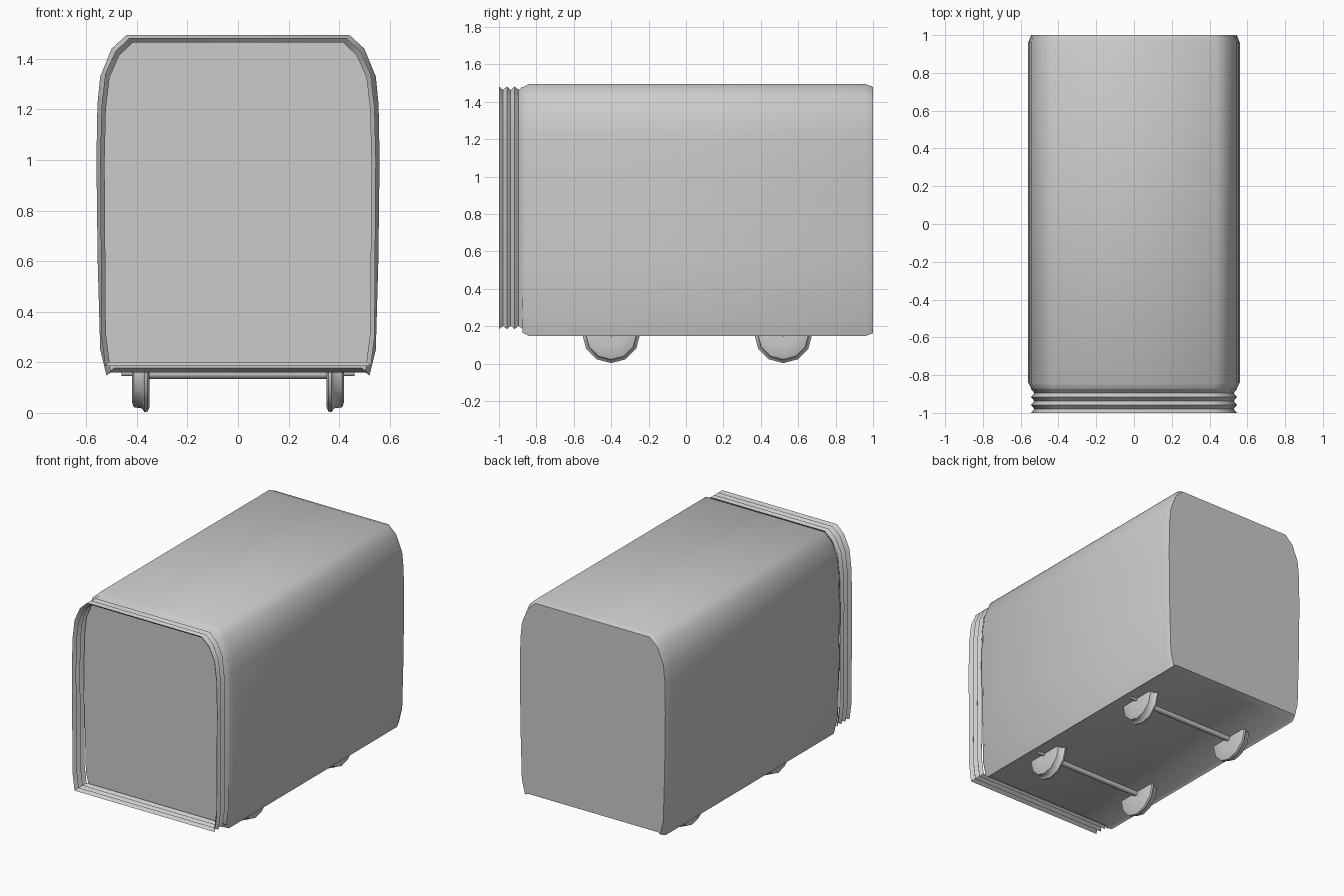
import bpy, bmesh
from math import cos, sin, pi, radians

cube = bpy.data.objects.get("Cube")
if cube:
    bpy.data.objects.remove(cube, do_unlink=True)

grey = bpy.data.materials.new("plain_grey")
grey.use_nodes = True
colour = (0.6, 0.6, 0.6, 1)
grey.diffuse_color = colour
grey.node_tree.nodes["Principled BSDF"].inputs["Base Color"].default_value = colour


def loft(name, sections, cap=True, smooth=50):
    """Bridge equal-length closed sections and optionally cap the ends."""
    bm = bmesh.new()
    rings = [[bm.verts.new(p) for p in s] for s in sections]
    for a, b in zip(rings, rings[1:]):
        for i in range(len(a)):
            j = (i + 1) % len(a)
            bm.faces.new((a[i], a[j], b[j], b[i]))
    if cap:
        bm.faces.new(rings[0])
        if len(rings) > 1:
            bm.faces.new(rings[-1])
    if len(rings) > 1:
        bmesh.ops.recalc_face_normals(bm, faces=bm.faces)
    mesh = bpy.data.meshes.new(name)
    bm.to_mesh(mesh)
    bm.free()
    mesh.materials.append(grey)
    obj = bpy.data.objects.new(name, mesh)
    bpy.context.collection.objects.link(obj)
    bpy.ops.object.select_all(action="DESELECT")
    obj.select_set(True)
    bpy.context.view_layer.objects.active = obj
    bpy.ops.object.shade_smooth_by_angle(angle=radians(smooth))
    return obj


def section(half, y, inset=0.0):
    """Mirror a half outline across x and shrink it by an inset."""
    mid = 0.82
    pts = half + [(-x, z) for x, z in reversed(half)]
    return [(x * (1 - inset / 0.56), y, mid + (z - mid) * (1 - inset / 0.67))
            for x, z in pts]


def lathe(name, profile, y, z, sides):
    """Revolve (x, radius) points about a crosswise axis."""
    rings = [[(x, y + r * sin(2 * pi * i / sides), z - r * cos(2 * pi * i / sides))
              for i in range(sides)] for x, r in profile]
    return loft(name, rings)


# Body shell with softened ends and a slightly recessed floor
body = [(0.505, 0.16), (0.52, 0.148), (0.545, 0.25), (0.555, 0.6), (0.56, 1.0),
        (0.556, 1.22), (0.545, 1.33), (0.5, 1.44), (0.44, 1.495)]
loft("body", [section(body, -0.875, 0.018), section(body, -0.84),
              section(body, 0.96), section(body, 1.0, 0.015)])

# Folded gangway bellows, open at the front
gangway = [(0.525, 0.185), (0.54, 0.3), (0.545, 1.0), (0.54, 1.21),
           (0.525, 1.34), (0.485, 1.43), (0.43, 1.482)]
folds = 6
loft("gangway_bellows",
     [section(gangway, -1 + 0.126 * i / folds, 0.018 * (i % 2))
      for i in range(folds + 1)], cap=False, smooth=60)

# End panel inside the bellows
loft("gangway_panel", [section(gangway, -0.88, 0.018)])

# Flanged wheels, axles and axle ends
tyre = [(0.35, 0.06), (0.35, 0.135), (0.357, 0.152), (0.37, 0.155),
        (0.38, 0.14), (0.412, 0.136), (0.42, 0.115), (0.42, 0.06)]
for place, y in (("front", -0.4), ("back", 0.52)):
    for side, s in (("left", 1), ("right", -1)):
        lathe(f"{place}_{side}_wheel", [(s * x, r) for x, r in tyre], y, 0.158, 12)
        lathe(f"{place}_{side}_axle_end", [(s * 0.41, 0.012), (s * 0.46, 0.012)],
              y, 0.157, 8)
    lathe(f"{place}_axle", [(-0.36, 0.02), (0.36, 0.02)], y, 0.155, 8)
